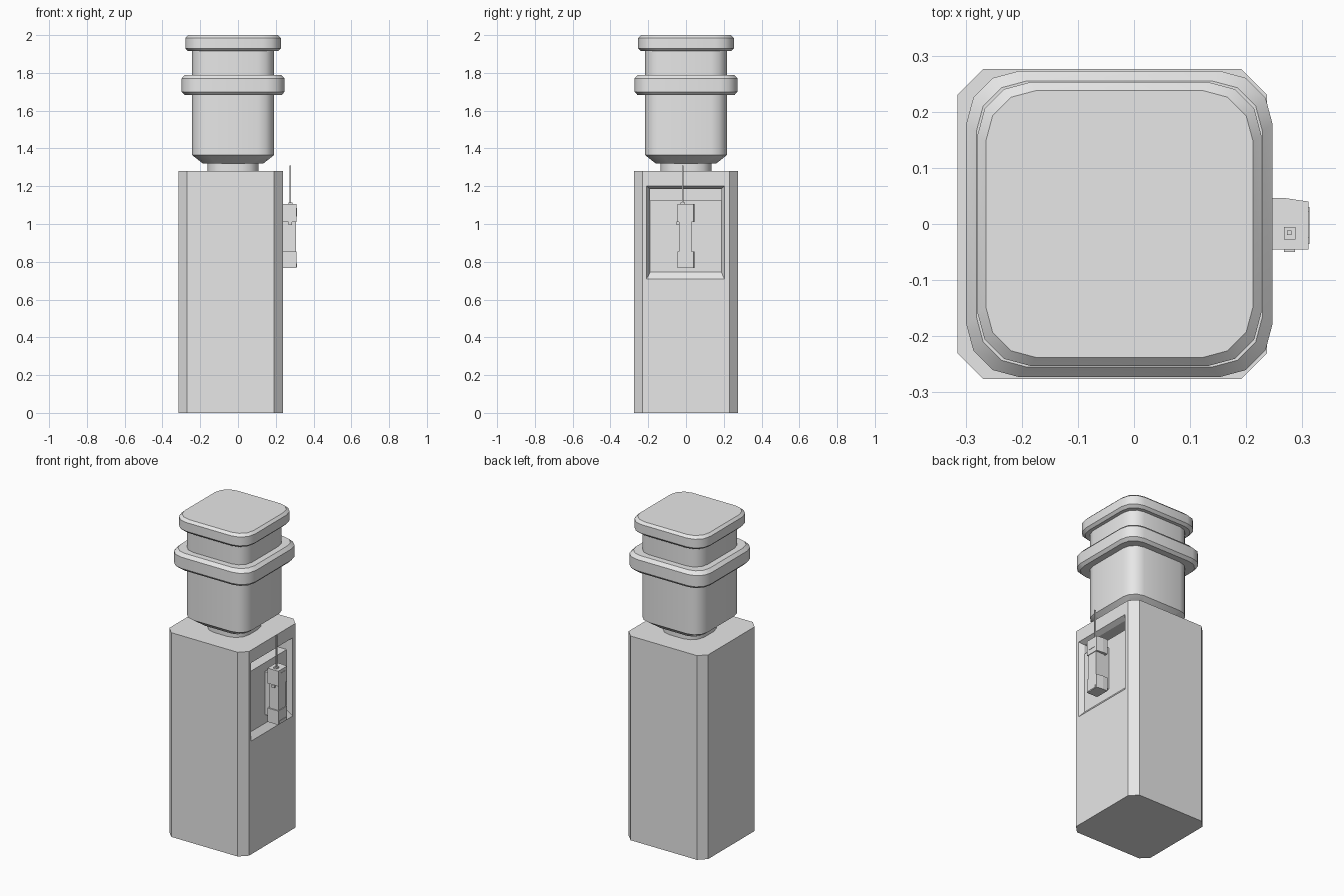
import bpy, bmesh
from math import radians, sin, cos, pi
from mathutils import Vector

cube = bpy.data.objects.get("Cube")
if cube:
    bpy.data.objects.remove(cube, do_unlink=True)

grey = bpy.data.materials.new("plain_grey")
grey.use_nodes = True
tone = (0.8, 0.8, 0.8, 1)
grey.diffuse_color = tone
grey.node_tree.nodes["Principled BSDF"].inputs["Base Color"].default_value = tone


def loft(name, sections, smooth=False):
    """Skin a closed solid through a list of equal-length loops."""
    bm = bmesh.new()
    rings = [[bm.verts.new(p) for p in loop] for loop in sections]
    n = len(rings[0])
    for a, b in zip(rings, rings[1:]):
        for i in range(n):
            j = (i + 1) % n
            bm.faces.new((a[i], a[j], b[j], b[i]))
    bm.faces.new(rings[0])
    bm.faces.new(rings[-1])
    bmesh.ops.recalc_face_normals(bm, faces=bm.faces)
    mesh = bpy.data.meshes.new(name)
    bm.to_mesh(mesh)
    bm.free()
    mesh.materials.append(grey)
    obj = bpy.data.objects.new(name, mesh)
    bpy.context.collection.objects.link(obj)
    if smooth:
        bpy.ops.object.select_all(action='DESELECT')
        obj.select_set(True)
        bpy.context.view_layer.objects.active = obj
        bpy.ops.object.shade_smooth_by_angle(angle=radians(32))
    return obj


def rounded(cx, half, radius, z, steps):
    """Square outline with cut (1 step) or rounded corners."""
    pts = []
    for k, (sx, sy) in enumerate(((1, 1), (-1, 1), (-1, -1), (1, -1))):
        for i in range(steps + 1):
            t = (k + i / steps) * pi / 2
            inset = half - radius
            pts.append(Vector((cx + sx * inset + radius * cos(t),
                               sy * inset + radius * sin(t), z)))
    return pts


def rect(x, y0, y1, z0, z1):
    return [(x, y0, z0), (x, y1, z0), (x, y1, z1), (x, y0, z1)]


def box(name, x0, x1, y0, y1, z0, z1):
    return loft(name, [rect(x0, y0, y1, z0, z1), rect(x1, y0, y1, z0, z1)])


def cut(target, cutter):
    cutter.hide_render = True
    mod = target.modifiers.new("cut", 'BOOLEAN')
    mod.operation = 'DIFFERENCE'
    mod.solver = 'EXACT'
    mod.object = cutter
    bpy.context.view_layer.objects.active = target
    bpy.ops.object.modifier_apply(modifier=mod.name)
    bpy.data.objects.remove(cutter, do_unlink=True)


# Cabinet with chamfered upright corners
FACE = 0.237
cabinet = loft("cabinet", [rounded(-0.039, 0.276, 0.046, z, 1) for z in (0, 1.28)])

# Side recess with sloping rim, and a deeper pocket above its inner panel
outer = (-0.208, 0.203, 0.71, 1.2)
inner = (-0.19, 0.187, 0.745, 1.185)
cut(cabinet, loft("recess_cutter", [rect(FACE + 0.05, *outer), rect(FACE, *outer),
                                    rect(FACE - 0.03, *inner)]))
cut(cabinet, box("pocket_cutter", 0.1, 0.215, -0.19, 0.187, 1.125, 1.185))

# Bottle parts as (half width, corner radius, height)
BX = -0.026
parts = {
    "bottle_neck": [(0.135, 0.09, 1.27), (0.135, 0.09, 1.33)],
    "bottle_body": [(0.16, 0.07, 1.32), (0.217, 0.085, 1.365), (0.217, 0.085, 1.93)],
    "bottle_ring": [(0.257, 0.09, 1.683), (0.273, 0.095, 1.7),
                    (0.273, 0.095, 1.77), (0.255, 0.09, 1.79)],
    "bottle_cap": [(0.238, 0.09, 1.915), (0.253, 0.095, 1.93),
                   (0.253, 0.095, 1.985), (0.238, 0.09, 2.0)],
}
for name, profile in parts.items():
    loft(name, [rounded(BX, h, r, z, 3) for h, r, z in profile], smooth=True)

# Handset: wall mount, grip, and two wider ends
box("handset_mount", 0.2, 0.25, -0.03, 0.025, 0.8, 1.07)
box("handset_grip", 0.245, 0.307, -0.037, 0.03, 0.84, 1.03)
for name, z0, z1 in (("handset_top", 1.01, 1.105), ("handset_bottom", 0.768, 0.855)):
    loft(name, [rect(0.236, -0.045, 0.046, z0, z1),
                rect(0.27, -0.045, 0.046, z0, z1),
                rect(0.311, -0.045, 0.04, z0, z1)])
box("top_button", 0.309, 0.313, -0.025, 0.022, 1.04, 1.085)
box("bottom_plate", 0.309, 0.313, -0.036, 0.03, 0.772, 0.79)
box("side_button", 0.267, 0.287, -0.05, -0.035, 0.995, 1.012)

# Aerial
box("aerial_base", 0.267, 0.288, -0.028, -0.005, 1.1, 1.113)
box("aerial", 0.273, 0.281, -0.02, -0.012, 1.1, 1.31)
